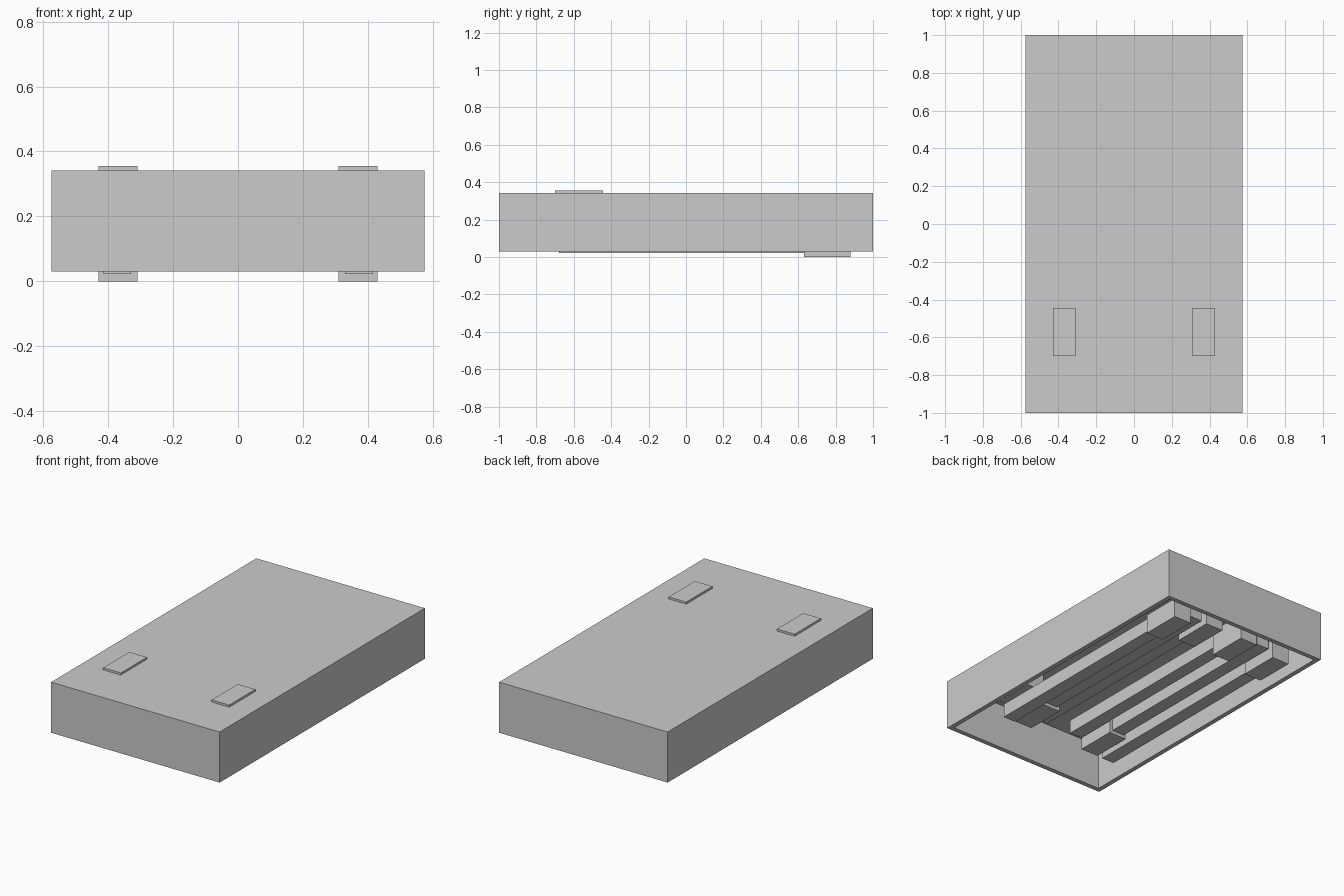
import bpy

if "Cube" in bpy.data.objects:
    bpy.data.objects.remove(bpy.data.objects["Cube"])


def box(name, x, y, z):
    """Axis-aligned box from (min, max) ranges."""
    pts = [(a, b, c) for a in x for b in y for c in z]
    faces = [(0, 1, 3, 2), (4, 6, 7, 5), (0, 4, 5, 1),
             (2, 3, 7, 6), (0, 2, 6, 4), (1, 5, 7, 3)]
    mesh = bpy.data.meshes.new(name)
    mesh.from_pydata(pts, [], faces)
    ob = bpy.data.objects.new(name, mesh)
    bpy.context.collection.objects.link(ob)
    return ob


def pair(name, x, y, z):
    """Box on the right side with its mirror image on the left."""
    ob = box(name, x, y, z)
    ob.modifiers.new("mirror", 'MIRROR').use_axis[0] = True
    return ob


# Open-bottomed housing with thin walls
housing = box("housing", (-0.575, 0.575), (-1, 1), (0.03, 0.342))
cutter = box("housing_cutter", (-0.546, 0.546), (-0.971, 0.971), (-0.1, 0.313))
cutter.hide_render = True
cutter.hide_viewport = True
cut = housing.modifiers.new("hollow", 'BOOLEAN')
cut.object = cutter
cut.solver = 'EXACT'

FRONT, BACK = (-0.70, -0.445), (0.63, 0.88)

# Outer stage: low rails, feet at the back, blocks through the lid at the front
pair("outer_rail", (0.33, 0.415), (-0.68, 0.86), (0.022, 0.107))
pair("back_foot", (0.31, 0.43), BACK, (0, 0.12))
pair("front_top_block", (0.31, 0.43), FRONT, (0.13, 0.355))

# Middle stage: rails with hanging blocks at the front
pair("middle_rail", (0.21, 0.295), (-0.68, 0.86), (0.06, 0.145))
pair("middle_block", (0.19, 0.31), FRONT, (0.04, 0.16))

# Inner stage: higher rails with hanging blocks at the back
pair("inner_rail", (0.087, 0.172), (-0.68, 0.86), (0.10, 0.185))
pair("inner_block", (0.07, 0.19), BACK, (0.04, 0.20))
